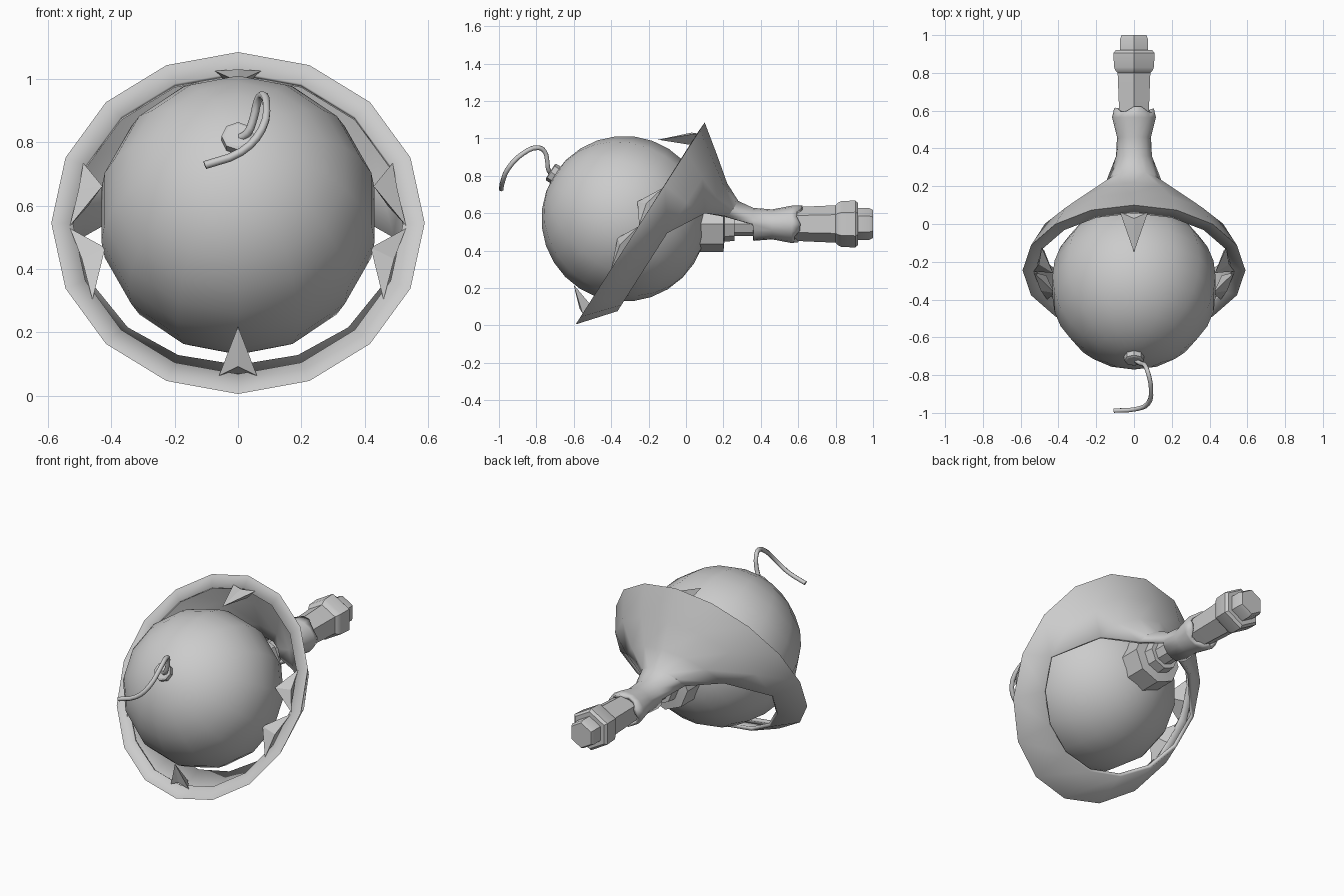
import bpy, bmesh, math
from mathutils import Vector

if "Cube" in bpy.data.objects:
    bpy.data.objects.remove(bpy.data.objects["Cube"])

GREY = bpy.data.materials.new("plain_grey")
GREY.diffuse_color = (0.6, 0.6, 0.6, 1)
GREY.use_nodes = True
GREY.node_tree.nodes["Principled BSDF"].inputs["Base Color"].default_value = GREY.diffuse_color

AXIS = Vector((0, -0.843, 0.538))    # direction the tilted cage opens
UP = Vector((0, 0.538, 0.843))       # upward direction in the rim plane
RIM = Vector((0, -0.245, 0.545))     # rim centre
BALL = Vector((0, -0.33, 0.57))


def make(name, verts, faces, smooth=40, recalc=True):
    me = bpy.data.meshes.new(name)
    me.from_pydata([tuple(v) for v in verts], [], faces)
    bm = bmesh.new()
    bm.from_mesh(me)
    loose = [v for v in bm.verts if not v.link_faces]
    bmesh.ops.delete(bm, geom=loose, context='VERTS')
    if recalc:
        bmesh.ops.recalc_face_normals(bm, faces=bm.faces)
    bm.to_mesh(me)
    bm.free()
    ob = bpy.data.objects.new(name, me)
    bpy.context.collection.objects.link(ob)
    finish(ob, smooth)
    return ob


def finish(ob, smooth):
    ob.data.materials.append(GREY)
    bpy.ops.object.select_all(action='DESELECT')
    ob.select_set(True)
    bpy.context.view_layer.objects.active = ob
    if smooth:
        bpy.ops.object.shade_smooth_by_angle(angle=math.radians(smooth))


def turned(name, origin, axis, profile, sides, smooth=35):
    """Capped solid from (distance, radius) pairs along an axis."""
    axis = axis.normalized()
    side = Vector((1, 0, 0))
    up = axis.cross(side).normalized()
    verts, faces = [], []
    for d, r in profile:
        for k in range(sides):
            a = math.tau * k / sides
            verts.append(origin + axis * d + r * (up * math.cos(a) + side * math.sin(a)))
    for s in range(len(profile) - 1):
        for k in range(sides):
            n = (k + 1) % sides
            faces.append((s * sides + k, s * sides + n, (s + 1) * sides + n, (s + 1) * sides + k))
    faces.append(tuple(range(sides)))
    faces.append(tuple(range((len(profile) - 1) * sides, len(profile) * sides)))
    return make(name, verts, faces, smooth)


def rim_point(deg, f, u):
    a = math.radians(deg)
    return (RIM + AXIS * u + UP * (0.64 * f * math.cos(a))
            + Vector((0.59 * f * math.sin(a), 0, 0)))


# Hood and lower band: 16-sided loft from tilted rim to neck, open underneath
# each station: top y, top z, bottom y, bottom z, half width
stations = [
    (0.056, 1.022, -0.546, 0.068, 0.522),
    (0.100, 1.085, -0.590, 0.005, 0.590),
    (0.166, 0.911, -0.366, 0.076, 0.510),
    (0.220, 0.760, -0.160, 0.240, 0.350),
    (0.280, 0.665, 0.100, 0.395, 0.160),
    (0.360, 0.628, 0.360, 0.452, 0.095),
    (0.460, 0.620, 0.460, 0.460, 0.090),
    (0.565, 0.640, 0.565, 0.440, 0.116),
    (0.610, 0.642, 0.590, 0.445, 0.105),
]
N = 16
verts = []
for s, (ty, tz, by, bz, rx) in enumerate(stations):
    for k in range(N):
        a = math.tau * k / N
        c = math.cos(a)
        y = (ty + by) / 2 + (ty - by) / 2 * c
        if s == len(stations) - 1:
            y += 0.012 * (-1) ** (k // 2)      # ragged neck end
        verts.append((rx * math.sin(a), y, (tz + bz) / 2 + (tz - bz) / 2 * c))


def vid(s, i):
    return s * N + i % N


reach = [8, 8, 3, 3, 3, 8, 8, 8]               # steps kept each side of the top
faces = []
for s, m in enumerate(reach):
    for i in range(-m, m):
        faces.append((vid(s, i), vid(s, i + 1), vid(s + 1, i + 1), vid(s + 1, i)))
# slanted corners where the hood meets the band and the neck
faces += [(vid(2, 3), vid(2, 4), vid(3, 3)), (vid(2, -4), vid(2, -3), vid(3, -3)),
          (vid(4, 3), vid(5, 4), vid(5, 3)), (vid(4, -3), vid(5, -3), vid(5, -4))]
hood = make("cage_hood", verts, faces, 35, recalc=False)
mod = hood.modifiers.new("thickness", 'SOLIDIFY')
mod.thickness = 0.022
mod.offset = -1

# Ball held in the cage
bpy.ops.mesh.primitive_uv_sphere_add(segments=14, ring_count=14, radius=0.443, location=BALL)
ball = bpy.context.object
ball.name = "ball"
ball.rotation_mode = 'QUATERNION'
ball.rotation_quaternion = AXIS.to_track_quat('Z', 'Y')
finish(ball, 60)


# Claws gripping the ball from the rim
def claw(name, deg, half, tip_f, tip_u):
    pts = [rim_point(deg - half, 0.90, 0.0), rim_point(deg, 0.87, 0.03),
           rim_point(deg + half, 0.90, 0.0), rim_point(deg, 0.82, -0.06),
           rim_point(deg, tip_f, tip_u)]
    make(name, pts, [(0, 1, 4), (1, 2, 4), (2, 3, 4), (3, 0, 4), (3, 2, 1, 0)], 0)


claw("top_claw", 0, 8, 0.67, 0.16)
claw("bottom_claw", 180, 6.5, 0.73, 0.124)
for label, sg in (("right", 1), ("left", -1)):
    claw(label + "_upper_claw", sg * 79, 12, 0.74, 0.075)
    claw(label + "_lower_claw", sg * 106, 14, 0.74, 0.06)

# Handle, hub and fuse cap
BACK = Vector((0, 1, 0))
HANDLE = Vector((0, 0, 0.542))
turned("handle", HANDLE, BACK,
       [(0.55, 0.088), (0.62, 0.092), (0.80, 0.100), (0.81, 0.112), (0.83, 0.122),
        (0.905, 0.126), (0.92, 0.112), (0.92, 0.085), (0.98, 0.085), (1.0, 0.075)], 6, 25)
turned("hub", HANDLE, BACK,
       [(0.02, 0.15), (0.20, 0.15), (0.205, 0.095), (0.26, 0.09), (0.26, 0.065), (0.42, 0.065)], 8, 25)
turned("fuse_cap", BALL, AXIS, [(0.41, 0.052), (0.465, 0.052), (0.47, 0.042)], 8, 25)

# Fuse cord
path = [(0, -0.715, 0.81), (0.03, -0.735, 0.83), (0.05, -0.742, 0.88), (0.062, -0.756, 0.93),
        (0.075, -0.79, 0.95), (0.09, -0.87, 0.92), (0.075, -0.95, 0.84),
        (0.01, -0.98, 0.77), (-0.105, -0.988, 0.728)]
cu = bpy.data.curves.new("fuse_cord", 'CURVE')
cu.dimensions = '3D'
cu.bevel_depth = 0.013
cu.bevel_resolution = 1
cu.resolution_u = 3
cu.use_fill_caps = True
sp = cu.splines.new('BEZIER')
sp.bezier_points.add(len(path) - 1)
for p, co in zip(sp.bezier_points, path):
    p.co = co
    p.handle_left_type = p.handle_right_type = 'AUTO'
cord = bpy.data.objects.new("fuse_cord", cu)
bpy.context.collection.objects.link(cord)
cu.materials.append(GREY)
